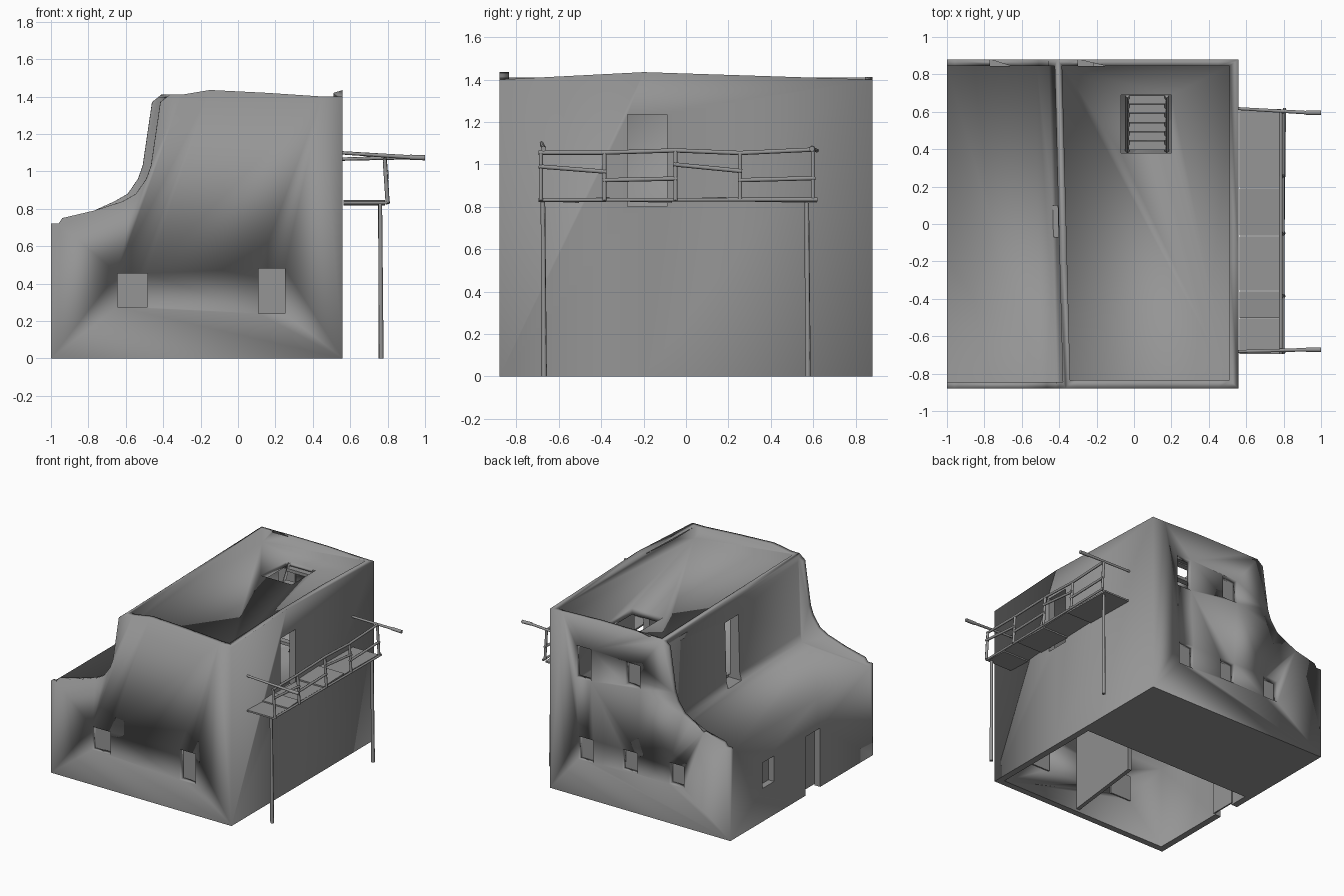
import bpy, bmesh, math
from mathutils import Vector

cube = bpy.data.objects.get("Cube")
if cube:
    bpy.data.objects.remove(cube, do_unlink=True)

clay = bpy.data.materials.new("grey_clay")
clay.use_nodes = True
clay.diffuse_color = (0.3, 0.3, 0.3, 1)
bsdf = clay.node_tree.nodes["Principled BSDF"]
bsdf.inputs["Base Color"].default_value = (0.3, 0.3, 0.3, 1)
bsdf.inputs["Roughness"].default_value = 0.9


def finish(name, bm):
    bmesh.ops.recalc_face_normals(bm, faces=bm.faces)
    mesh = bpy.data.meshes.new(name)
    bm.to_mesh(mesh)
    bm.free()
    mesh.materials.append(clay)
    ob = bpy.data.objects.new(name, mesh)
    bpy.context.collection.objects.link(ob)
    return ob


def smooth(ob, angle):
    bpy.ops.object.select_all(action='DESELECT')
    ob.select_set(True)
    bpy.context.view_layer.objects.active = ob
    bpy.ops.object.shade_smooth_by_angle(angle=math.radians(angle))


def box(name, x, y, z):
    bm = bmesh.new()
    bmesh.ops.create_cube(bm, size=1)
    for v in bm.verts:
        v.co = [(a + b) / 2 + c * (b - a) for (a, b), c in zip((x, y, z), v.co)]
    return finish(name, bm)


def loft(name, profile, stations, warp):
    """Extrude an x-z profile through y stations, warping each point."""
    bm = bmesh.new()
    rings = [[bm.verts.new(warp(x, y, z)) for x, z in profile] for y in stations]
    for a, b in zip(rings, rings[1:]):
        for i in range(len(a)):
            j = (i + 1) % len(a)
            bm.faces.new((a[i], a[j], b[j], b[i]))
    bm.faces.new(rings[0])
    bm.faces.new(rings[-1])
    return finish(name, bm)


def rod(name, a, b, r=0.011, r2=None, sides=6):
    a, b = Vector(a), Vector(b)
    bm = bmesh.new()
    bmesh.ops.create_cone(bm, cap_ends=True, segments=sides, radius1=r,
                          radius2=r2 or r, depth=(b - a).length)
    ob = finish(name, bm)
    ob.location = (a + b) / 2
    ob.rotation_euler = (b - a).to_track_quat('Z', 'Y').to_euler()
    smooth(ob, 65)
    return ob


def carve(target, cutter):
    mod = target.modifiers.new("carve", 'BOOLEAN')
    mod.operation, mod.solver, mod.object = 'DIFFERENCE', 'EXACT', cutter
    bpy.context.view_layer.objects.active = target
    bpy.ops.object.modifier_apply(modifier=mod.name)
    bpy.data.objects.remove(cutter, do_unlink=True)


# Upper storey leans towards +x at the front; rims crown at the front and side
def lean(x, y, z):
    if x < -0.3 and (z > 0.8 or x > -0.47):
        x += 0.045 * (0.88 - y) / 1.76
    if 1.39 < z < 1.5:
        if x > 0.5 and abs(y) < 0.5:
            z += 0.035
        if y > 0.5:
            z = min(z, 1.412)
    return x, y, z


# House shell: stepped silhouette with a swept shoulder
outline = [(-1, 0), (0.56, 0), (0.56, 1.4), (0.45, 1.4), (0.15, 1.42), (-0.15, 1.435),
           (-0.3, 1.41), (-0.41, 1.41), (-0.46, 1.37), (-0.51, 1.03), (-0.535, 0.96),
           (-0.59, 0.88), (-0.66, 0.84), (-0.77, 0.79), (-0.94, 0.75), (-0.96, 0.72),
           (-1, 0.72)]
house = loft("house_shell", outline, (-0.88, -0.2, 0.88), lean)

# Sunken terrace, sunken roof and the two storeys inside
terrace = [(-1.1, 0.7), (-0.52, 0.715), (-0.455, 0.74), (-0.44, 0.8), (-0.425, 1.36),
           (-0.425, 1.6), (-1.1, 1.6)]
carve(house, loft("terrace_cut", terrace, (-0.845, 0.845), lean))
roof = [(-0.385, 1.31), (0.51, 1.31), (0.51, 1.6), (-0.385, 1.6)]
carve(house, loft("roof_cut", roof, (-0.835, 0.845), lean))
rooms_and_openings = [
    ((-0.95, 0.51), (-0.83, 0.83), (-0.1, 0.64)),    # ground floor
    ((-0.33, 0.51), (-0.83, 0.83), (0.76, 1.26)),    # upper floor
    ((-0.07, 0.2), (0.38, 0.69), (1.2, 1.4)),        # roof hatch
    ((0.45, 0.7), (-0.275, -0.09), (0.8, 1.235)),    # balcony door
    ((-0.5, -0.32), (-0.07, 0.1), (0.74, 1.25)),     # terrace door
    ((0.205, 0.335), (0.8, 1), (0.925, 1.175)),      # open upper back window
]
for spans in rooms_and_openings:
    carve(house, box("opening_cut", *spans))

# Closed windows on the front and back: a recess with a panel on the inner wall
for side, x, z, w, h in ((-1, -0.565, 0.365, 0.16, 0.18), (-1, 0.18, 0.36, 0.14, 0.24),
                         (1, 0.25, 0.38, 0.13, 0.18), (1, -0.13, 0.39, 0.13, 0.16),
                         (1, -0.535, 0.39, 0.13, 0.17), (1, -0.155, 1.07, 0.13, 0.18)):
    xs, zs = (x - w / 2, x + w / 2), (z - h / 2, z + h / 2)
    carve(house, box("window_cut", xs, sorted((side * 0.82, side)), zs))
    box("window_panel", (xs[0] - 0.01, xs[1] + 0.01), sorted((side * 0.82, side * 0.831)),
        (zs[0] - 0.01, zs[1] + 0.01))

# Entrance and window on the low side wall, closed the same way
for name, ys, z0, z1 in (("entrance_door", (-0.23, -0.05), -0.1, 0.46),
                         ("side_window_panel", (0.34, 0.48), 0.26, 0.46)):
    carve(house, box("side_cut", (-1.1, -0.94), ys, (z0, z1)))
    box(name, (-0.951, -0.94), (ys[0] - 0.01, ys[1] + 0.01), (max(z0, 0.01), z1 + 0.01))

# Soft clay shading, but crisp at the ground and round the side openings
smooth(house, 100)
for edge in house.data.edges:
    ends = [house.data.vertices[i].co for i in edge.vertices]
    if (all(p.z < 0.001 for p in ends)
            or all(abs(p.y) < 0.5 and p.z < 1.28 for p in ends)):
        edge.use_edge_sharp = True

# Inner partition, slightly skewed, and partial ground floor
loft("partition_wall", [(-0.19, 0.02), (-0.16, 0.02), (-0.16, 0.65), (-0.19, 0.65)],
     (-0.835, -0.16), lambda x, y, z: (x + 0.12 * (y + 0.83), y, z))
box("ground_floor", (-0.96, 0.52), (0.1, 0.84), (0.0, 0.012))

# Ladder under the hatch
foot, head = Vector((0, 0.39, 0.77)), Vector((0, 0.685, 1.3))
for x in (-0.035, 0.175):
    side = Vector((x, 0, 0))
    rod("ladder_rail", foot + side, head + side, 0.012, sides=4)
for i in range(6):
    p = foot.lerp(head, (i + 0.6) / 6)
    box("ladder_tread", (-0.03, 0.17), (p.y - 0.023, p.y + 0.023),
        (p.z - 0.012, p.z + 0.012))

# Balcony deck of loose boards, each slightly tilted
boards = ((-0.695, -0.505), (-0.502, -0.362), (-0.356, -0.066), (-0.062, 0.19),
          (0.194, 0.615))
for i, (y0, y1) in enumerate(boards):
    tilt = 0.008 if i % 2 else -0.008
    loft("deck_board", [(0.565, 0.826), (0.785, 0.826), (0.785, 0.838), (0.565, 0.838)],
         (y0, y1), lambda x, y, z, m=(y0 + y1) / 2, t=tilt: (x, y, z + (t if y > m else 0)))
rod("deck_beam", (0.79, -0.695, 0.832), (0.805, 0.62, 0.834), 0.009)

# Long legs
for y in (-0.67, 0.575):
    rod("balcony_leg", (0.765, y, 0), (0.76, y - 0.005, 0.83), 0.014, 0.011)

# Railing: short posts, bent top rail, sloping middle rails
post_y = (-0.685, -0.385, -0.05, 0.255, 0.6)
top_z = (1.055, 1.055, 1.066, 1.053, 1.07)
for y, z in zip(post_y, top_z):
    rod("railing_post", (0.8, y, 0.83), (0.785, y, z), 0.011)
mid_z = ((0.99, 0.965), (0.925, 0.933), (1.0, 0.968), (0.925, 0.935))
for i, (za, zb) in enumerate(mid_z):
    ya, yb = post_y[i], post_y[i + 1]
    rod("middle_rail", (0.795, ya - 0.01, za), (0.795, yb + 0.01, zb), 0.01)
    rod("top_rail", (0.785, ya - 0.01, top_z[i]), (0.785, yb + 0.01, top_z[i + 1]), 0.01)

# Poles reaching out from the wall past the railing
for y0, y1, z0, z1 in ((-0.682, -0.672, 1.1, 1.075), (0.618, 0.595, 1.065, 1.075)):
    rod("wall_pole", (0.54, y0, z0), (0.93, y1, z1), 0.009, 0.011)
    rod("pole_tip", (0.92, y1, z1), (1.0, y1, z1 - 0.002), 0.014)
